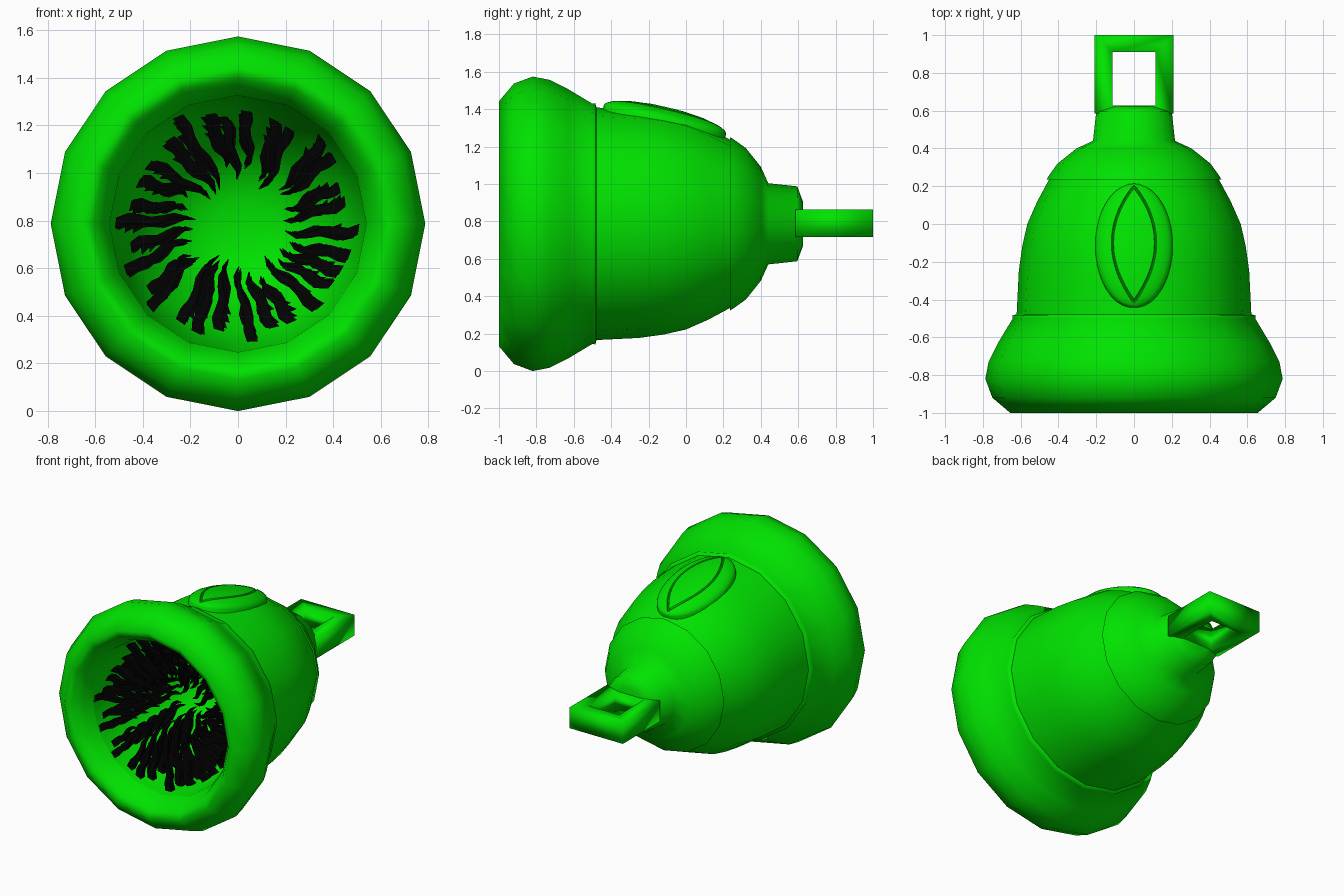
import bpy, bmesh, math, random
from mathutils import Matrix, Vector

if "Cube" in bpy.data.objects:
    bpy.data.objects.remove(bpy.data.objects["Cube"])

random.seed(4)
CZ = 0.787          # height of the body axis
SIDES = 16


def material(name, rgb):
    m = bpy.data.materials.new(name)
    m.diffuse_color = (*rgb, 1)
    m.use_nodes = True
    m.node_tree.nodes["Principled BSDF"].inputs["Base Color"].default_value = m.diffuse_color
    return m


GREEN = material("bright_green", (0.0, 0.76, 0.0))
BLACK = material("black", (0.0005, 0.0005, 0.0005))


def finish(name, bm, mat, angle):
    bmesh.ops.recalc_face_normals(bm, faces=bm.faces)
    me = bpy.data.meshes.new(name)
    bm.to_mesh(me)
    bm.free()
    me.materials.append(mat)
    ob = bpy.data.objects.new(name, me)
    bpy.context.collection.objects.link(ob)
    bpy.ops.object.select_all(action='DESELECT')
    ob.select_set(True)
    bpy.context.view_layer.objects.active = ob
    if angle:
        bpy.ops.object.shade_smooth_by_angle(angle=math.radians(angle))
    return ob


def bridge(bm, a, b):
    n = len(a)
    for i in range(n):
        bm.faces.new((a[i], a[(i + 1) % n], b[(i + 1) % n], b[i]))


def lathe(name, profile, angle=60, cap_end=False):
    """Turn a (y, radius) profile around the body axis."""
    bm = bmesh.new()
    rings = []
    for y, r in profile:
        rings.append([bm.verts.new((r * math.sin(2 * math.pi * i / SIDES), y,
                                    CZ + r * math.cos(2 * math.pi * i / SIDES)))
                      for i in range(SIDES)])
    for a, b in zip(rings, rings[1:]):
        bridge(bm, a, b)
    if cap_end:
        bm.faces.new(rings[-1])
    return finish(name, bm, GREEN, angle)


# Flared mouth rim with its rounded lip
lathe("mouth_rim", [(-0.85, 0.54), (-0.92, 0.565), (-0.98, 0.61), (-1.0, 0.655),
                    (-0.92, 0.75), (-0.82, 0.787), (-0.73, 0.77), (-0.63, 0.72),
                    (-0.5, 0.642), (-0.485, 0.645), (-0.475, 0.61)], 100)

# Hollow inside of the mouth
lathe("mouth_cavity", [(-0.85, 0.54), (-0.6, 0.515), (-0.4, 0.46), (-0.2, 0.34),
                       (-0.1, 0.24), (-0.06, 0.1)], 60, cap_end=True)

# Main barrel
lathe("body", [(-0.49, 0.622), (-0.25, 0.61), (-0.12, 0.592), (0, 0.565),
               (0.12, 0.512), (0.25, 0.442)])

# Rear cap, neck and closing face
lathe("rear_cap", [(0.235, 0.43), (0.235, 0.463), (0.25, 0.455), (0.32, 0.405),
                   (0.4, 0.305), (0.44, 0.217), (0.595, 0.2), (0.625, 0.12)],
      80, cap_end=True)

# Rectangular loop handle, softly shaded
bm = bmesh.new()
frames = []
for z in (0.717, 0.863):
    outer = [bm.verts.new((x, y, z)) for x, y in
             ((-0.208, 0.585), (0.208, 0.585), (0.208, 1), (-0.208, 1))]
    inner = [bm.verts.new((x, y, z)) for x, y in
             ((-0.115, 0.628), (0.115, 0.628), (0.115, 0.91), (-0.115, 0.91))]
    bridge(bm, outer, inner)
    frames.append((outer, inner))
bridge(bm, frames[0][0], frames[1][0])
bridge(bm, frames[0][1], frames[1][1])
finish("loop_handle", bm, GREEN, 180)

# Domed oval on top with a grooved almond inside
A, B, H, W, L, N = 0.205, 0.336, 0.07, 0.115, 0.32, 40
tilt = Matrix.Translation((0, -0.113, 1.342)) @ Matrix.Rotation(math.radians(-13.3), 4, 'X')
bm = bmesh.new()
rings = []


def oval_ring(s, t, drop):
    """s scales the almond, t blends from the almond to the outer oval."""
    ring = []
    for i in range(N):
        a = 2 * math.pi * i / N
        y = L * math.cos(a)
        x = math.copysign(W * math.sin(a) ** 2, math.sin(a))
        x = s * x * (1 - t) + A * math.sin(a) * t
        y = s * y * (1 - t) + B * math.cos(a) * t
        h = H * math.sqrt(max(0, 1 - (x / A) ** 2 - (y / B) ** 2))
        ring.append(bm.verts.new(tilt @ Vector((x, y, h - drop))))
    return ring


for s, t, drop in ((0.3, 0, 0), (0.65, 0, 0), (0.94, 0, 0), (0.97, 0, 0.012),
                   (1, 0, 0.012), (1, 0.06, 0), (1, 0.4, 0), (1, 0.75, 0),
                   (1, 0.93, 0), (1, 1, 0), (1, 1, 0.07)):
    rings.append(oval_ring(s, t, drop))
for a, b in zip(rings, rings[1:]):
    bridge(bm, a, b)
bm.faces.new(rings[0])
finish("top_oval", bm, GREEN, 50)

# Wavy tapering bristles pointing inward, stacked in rows down the mouth
bm = bmesh.new()
STEPS = 6


def bristle(angle, y0, y1, r0, r1, phase):
    radial = Vector((math.sin(angle), 0, math.cos(angle)))
    side = Vector((math.cos(angle), 0, -math.sin(angle)))
    depth = Vector((0, 1, 0))
    previous = None
    for k in range(STEPS + 1):
        t = k / STEPS
        sway = 0.012 * math.sin(phase + t * 9) - 0.05 * (1 - t) ** 2
        c = radial * (r0 + (r1 - r0) * t) + side * sway + depth * (y0 + (y1 - y0) * t)
        c.z += CZ
        w = 0.021 * (1 - t) ** 0.6 + 0.002
        ring = [bm.verts.new(c + side * w * i + depth * w * j)
                for i, j in ((-1, -1), (1, -1), (1, 1), (-1, 1))]
        if previous:
            bridge(bm, previous, ring)
        else:
            bm.faces.new(ring)
        previous = ring
    bm.faces.new(previous)


COUNT = 30
LAYOUT = [(2 * math.pi * i / COUNT + random.uniform(-0.06, 0.06),
           random.uniform(-0.06, 0.01), random.uniform(-0.04, 0.05),
           random.uniform(0, 1.5)) for i in range(COUNT)]
for y, r0, r1 in ((-0.84, 0.505, 0.23), (-0.73, 0.5, 0.22), (-0.62, 0.49, 0.21),
                  (-0.51, 0.465, 0.2), (-0.4, 0.43, 0.19)):
    for angle, outer, inner, phase in LAYOUT:
        bristle(angle + random.uniform(-0.025, 0.025), y, y + 0.05,
                r0 + outer, r1 + inner, phase)
finish("bristles", bm, BLACK, 0)
